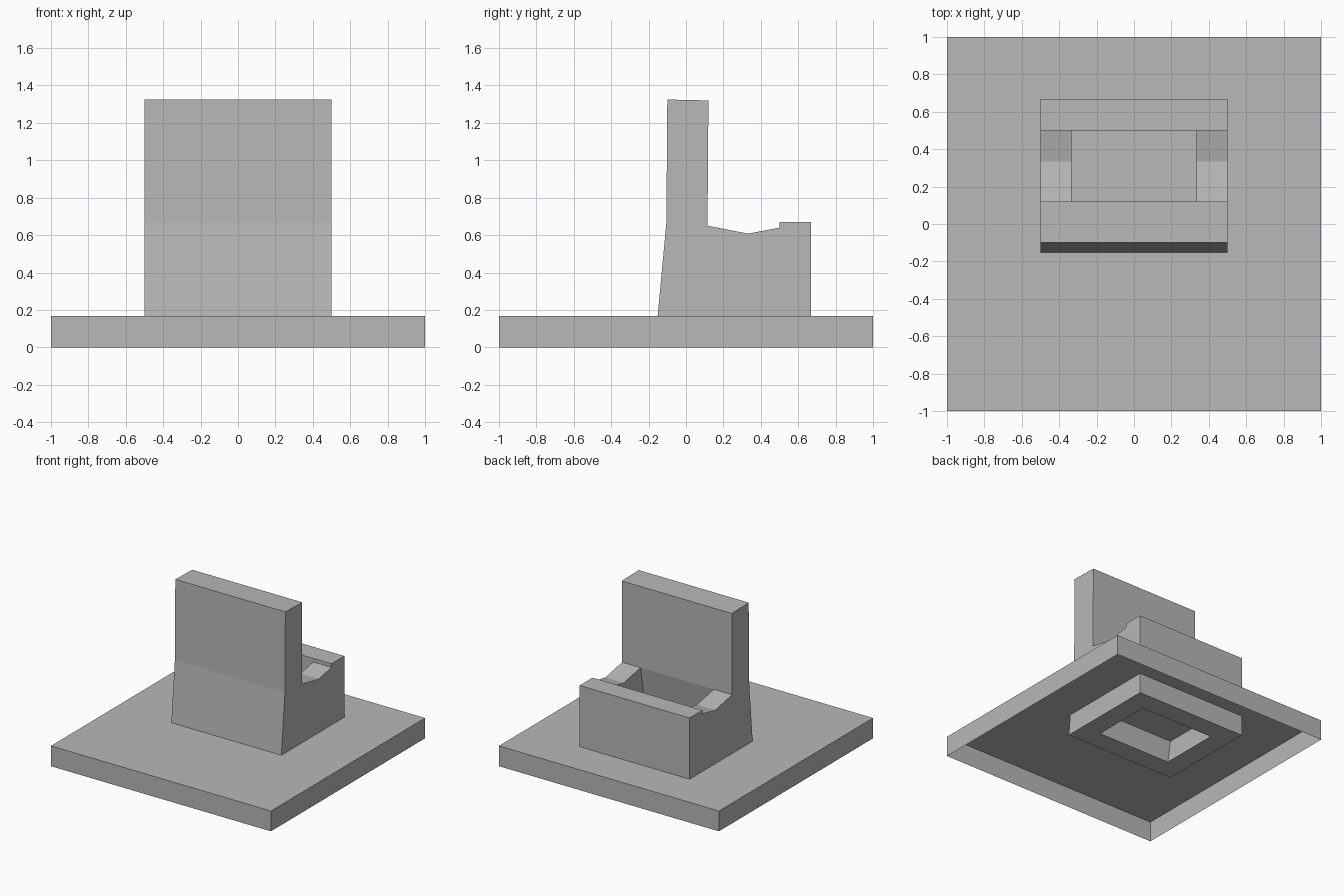
import bpy
import bmesh
from collections import Counter

if "Cube" in bpy.data.objects:
    bpy.data.objects.remove(bpy.data.objects["Cube"])

GREY = (0.48, 0.48, 0.48, 1)
grey = bpy.data.materials.new("plain grey")
grey.use_nodes = True
grey.diffuse_color = GREY
grey.node_tree.nodes["Principled BSDF"].inputs["Base Color"].default_value = GREY


def finish(name, bm):
    mesh = bpy.data.meshes.new(name)
    bm.to_mesh(mesh)
    bm.free()
    mesh.materials.append(grey)
    bpy.context.collection.objects.link(bpy.data.objects.new(name, mesh))


# Base slab: a hollow tray, open underneath
HEIGHT = 0.167
bm = bmesh.new()
bmesh.ops.create_cube(bm, size=1)
for v in bm.verts:
    v.co = (v.co.x * 2, v.co.y * 2, (v.co.z + 0.5) * HEIGHT)
bm.normal_update()
underside = [f for f in bm.faces if f.normal.z < -0.5]
bmesh.ops.delete(bm, geom=underside, context='FACES_ONLY')
finish("base_slab", bm)

# Seat side profiles as (y, z), sharing corner points
hip, heel = (0.115, 0.65), (0.0, 0.0)
rear_foot, rear_step = (0.5, 0.0), (0.5, 0.64)
backrest = [(-0.167, 0), (-0.105, 0.667), (-0.1, 1.325), (0.12, 1.32), hip, heel]
arm = [heel, hip, (0.333, 0.608), rear_step, rear_foot]
rear_bar = [rear_foot, rear_step, (0.5, 0.67), (0.667, 0.67), (0.667, 0)]

# Sweep the profiles across three columns; the middle one has no arm, leaving the pit
columns = [
    (-0.5, -0.333, [backrest, arm, rear_bar]),
    (-0.333, 0.333, [backrest, rear_bar]),
    (0.333, 0.5, [backrest, arm, rear_bar]),
]
faces = []
for x0, x1, profiles in columns:
    for profile in profiles:
        faces += [[(x, *p) for p in profile] for x in (x0, x1)]
        for a, b in zip(profile, profile[1:] + profile[:1]):
            faces.append([(x0, *a), (x1, *a), (x1, *b), (x0, *b)])

# Keep only outer faces: those shared by two blocks are internal
count = Counter(frozenset(f) for f in faces)
bm = bmesh.new()
verts = {}
for face in faces:
    if count[frozenset(face)] == 1:
        bm.faces.new([verts.setdefault(p, None) or verts.update({p: bm.verts.new(p)}) or verts[p]
                      for p in face])
bmesh.ops.recalc_face_normals(bm, faces=bm.faces)
bmesh.ops.dissolve_limit(bm, angle_limit=0.002, verts=bm.verts, edges=bm.edges)
finish("seat_block", bm)
